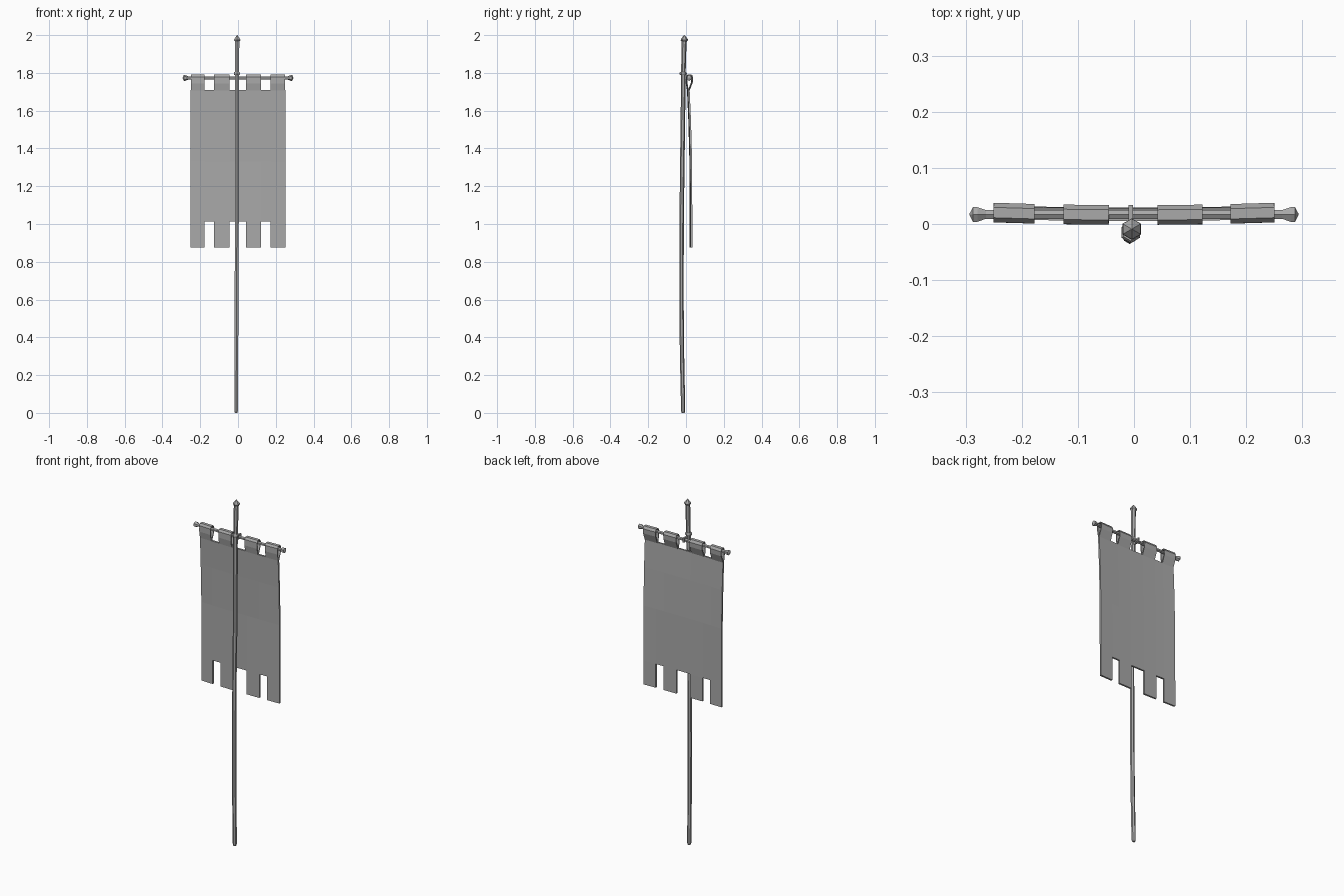
import bpy, bmesh, math
from mathutils import Vector

cube = bpy.data.objects.get("Cube")
if cube:
    bpy.data.objects.remove(cube)

grey = bpy.data.materials.new("plain grey")
grey.use_nodes = True
colour = (0.4, 0.4, 0.4, 1)
grey.diffuse_color = colour
grey.node_tree.nodes["Principled BSDF"].inputs["Base Color"].default_value = colour


def finish(bm, name):
    bmesh.ops.recalc_face_normals(bm, faces=bm.faces)
    mesh = bpy.data.meshes.new(name)
    bm.to_mesh(mesh)
    bm.free()
    obj = bpy.data.objects.new(name, mesh)
    bpy.context.collection.objects.link(obj)
    mesh.materials.append(grey)
    return obj


def rod(name, stations, axis="Z", sides=6):
    """Faceted rod through (centre, radius) stations."""
    bm = bmesh.new()
    rings = []
    for centre, r in stations:
        ring = []
        for i in range(sides):
            a = math.tau * (i + 0.5) / sides
            u, v = r * math.cos(a), r * math.sin(a)
            offset = (u, v, 0) if axis == "Z" else (0, u, v)
            ring.append(bm.verts.new(Vector(centre) + Vector(offset)))
        rings.append(ring)
    for low, high in zip(rings, rings[1:]):
        for i in range(sides):
            j = (i + 1) % sides
            bm.faces.new((low[i], low[j], high[j], high[i]))
    bm.faces.new(rings[0])
    bm.faces.new(rings[-1])
    return finish(bm, name)


def cloth(name, path, xs, thickness, keep=lambda col, row: True):
    """Sheet swept across xs along a (y, z) path, leaving out cut cells."""
    bm = bmesh.new()
    grid = [[bm.verts.new((x, y + 0.07 * x * x, z)) for y, z in path] for x in xs]
    for c in range(len(xs) - 1):
        for r in range(len(path) - 1):
            if keep(c, r):
                bm.faces.new((grid[c][r], grid[c + 1][r],
                              grid[c + 1][r + 1], grid[c][r + 1]))
    loose = [v for v in bm.verts if not v.link_faces]
    bmesh.ops.delete(bm, geom=loose, context="VERTS")
    obj = finish(bm, name)
    solid = obj.modifiers.new("thickness", "SOLIDIFY")
    solid.thickness = thickness
    solid.offset = 0
    return obj


# Slightly crooked pole
rod("pole", [((-0.010, -0.015, 0), 0.008), ((-0.010, -0.015, 0.01), 0.011),
             ((-0.009, -0.021, 0.3), 0.0115), ((-0.008, -0.024, 0.6), 0.0115),
             ((-0.006, -0.023, 1.0), 0.0115), ((-0.004, -0.020, 1.3), 0.012),
             ((-0.006, -0.017, 1.5), 0.012), ((-0.006, -0.014, 1.8), 0.012),
             ((-0.004, -0.010, 1.97), 0.013)])
rod("finial", [((-0.004, -0.009, 1.962), 0.011), ((-0.004, -0.009, 1.973), 0.019),
               ((-0.004, -0.009, 1.98), 0.018), ((-0.004, -0.009, 2.0), 0.001)])
rod("collar", [((-0.006, -0.015, 1.788), 0.016), ((-0.006, -0.015, 1.793), 0.019),
               ((-0.006, -0.015, 1.8), 0.019), ((-0.006, -0.015, 1.805), 0.015)])

# Crossbar with flared, pointed ends
half = [(0.293, 0.002), (0.287, 0.015), (0.279, 0.015), (0.264, 0.009), (0.12, 0.009)]
bar = [(-x, r) for x, r in half] + [(0, 0.009)] + half[::-1]
rod("crossbar", [((x, 0.017, 1.773), r) for x, r in bar], axis="X")

# Binding that ties the crossbar to the pole
bm = bmesh.new()
bmesh.ops.create_cube(bm, size=1)
for v in bm.verts:
    v.co = (v.co.x * 0.008 - 0.006, v.co.y * 0.045 + 0.011, v.co.z * 0.026 + 1.776)
finish(bm, "binding")

# Banner with notched lower edge
xs = [-0.25, -0.177, -0.126, -0.045, 0.042, 0.122, 0.172, 0.25]
drape = [(0.024, 0.875), (0.024, 1.012), (0.023, 1.33), (0.017, 1.55), (0.010, 1.71)]
cloth("banner", drape, xs, 0.010, lambda col, row: row > 0 or col % 2 == 0)

# Hanging loops around the crossbar
loop = [(0.008, 1.705), (0.001, 1.745), (0.001, 1.778), (0.008, 1.788),
        (0.024, 1.788), (0.031, 1.776), (0.029, 1.75), (0.012, 1.705)]
for i in range(0, len(xs) - 1, 2):
    cloth("hanging_loop_%d" % (i // 2 + 1), loop, xs[i:i + 2], 0.005)
